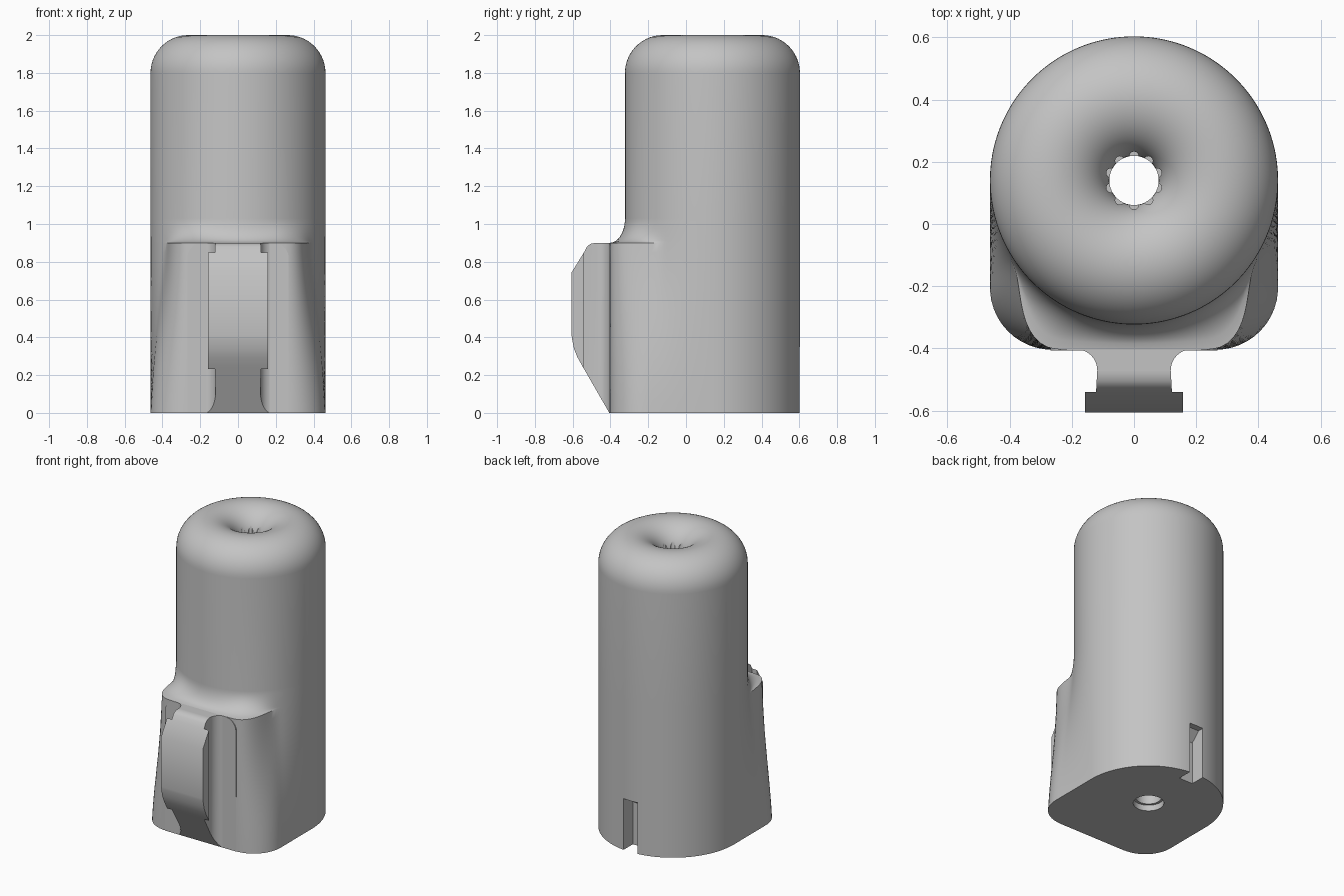
import bpy, bmesh, math
from mathutils import Vector

cube = bpy.data.objects.get("Cube")
if cube:
    bpy.data.objects.remove(cube, do_unlink=True)

grey = bpy.data.materials.new("plain grey")
grey.use_nodes = True
GREY = (0.55, 0.55, 0.55, 1)
grey.diffuse_color = GREY
grey.node_tree.nodes["Principled BSDF"].inputs["Base Color"].default_value = GREY

AXIS_Y, R = 0.14, 0.463      # cylinder axis and radius
FRONT, CORNER = 0.544, 0.2   # axis to front face, base corner radius
HOLE = 0.079
SEG = 144


def finish(name, bm):
    bmesh.ops.recalc_face_normals(bm, faces=bm.faces)
    mesh = bpy.data.meshes.new(name)
    bm.to_mesh(mesh)
    bm.free()
    obj = bpy.data.objects.new(name, mesh)
    bpy.context.collection.objects.link(obj)
    mesh.materials.append(grey)
    return obj


def prism(name, points, axis, lo, hi):
    """Extrude a closed outline along x, y or z."""
    def place(p, d):
        co = list(p)
        co.insert("xyz".index(axis), d)
        return co
    bm = bmesh.new()
    face = bm.faces.new([bm.verts.new(place(p, lo)) for p in points])
    new = bmesh.ops.extrude_face_region(bm, geom=[face])["geom"]
    shift = Vector(place((0, 0), hi - lo))
    bmesh.ops.translate(bm, vec=shift, verts=[v for v in new if isinstance(v, bmesh.types.BMVert)])
    return finish(name, bm)


def boolean(obj, cutter, operation):
    cutter.hide_render = True
    mod = obj.modifiers.new("cut", "BOOLEAN")
    mod.operation, mod.object, mod.solver = operation, cutter, "EXACT"
    bpy.context.view_layer.objects.active = obj
    bpy.ops.object.modifier_apply(modifier=mod.name)
    bpy.data.objects.remove(cutter, do_unlink=True)


def arc(cx, cy, rx, ry, start, end, n=10):
    angles = [math.radians(start + (end - start) * i / n) for i in range(n + 1)]
    return [(cx + rx * math.cos(a), cy + ry * math.sin(a)) for a in angles]


def mirrored(half):
    return half + [(-x, y) for x, y in reversed(half)]


def smoothstep(a, b, v):
    t = min(1, max(0, (v - a) / (b - a)))
    return t * t * (3 - 2 * t)


def base_radius(a):
    """Distance from the axis to the base outline: round back, squared front."""
    c, s = abs(math.cos(a)), -math.sin(a)
    if s <= 0:
        return R
    px, py = R - CORNER, FRONT - CORNER
    b = c * px + s * py
    disc = b * b - (px * px + py * py - CORNER ** 2)
    if disc > 0:
        t = b + math.sqrt(disc)
        if t * c >= px and t * s >= py:
            return t
    return min(R / max(c, 1e-6), FRONT / max(s, 1e-6))


def body_radius(a, z):
    """Blend the squared base into the cylinder, slower at the front."""
    top = 1.03
    if z >= top:
        return R
    flank = 0.5 * (0.5 + 0.5 * math.cos(math.pi * z / top)) + 0.5 * (1 - z / top)
    u = max(0, (z - 0.9) / (top - 0.9))
    front = 1 - math.sqrt(max(0, 1 - (1 - u) ** 2)) if u > 0 else 1
    off = abs((math.degrees(a) + 90 + 180) % 360 - 180)
    k = smoothstep(22, 58, off)
    w = front * (1 - k) + flank * k
    return R + (base_radius(a) - R) * w


# Body: one closed skin of rings, up the outside and down the central hole
levels = [0.9 * i / 18 for i in range(19)]
levels += [0.9 + 0.13 * (i / 10) ** 1.5 for i in range(1, 11)]
rings = [(None, z) for z in levels]
rings += arc(0.263, 1.8, 0.2, 0.2, 0, 90, 14)
rings += arc(0.263, 1.83, 0.263 - HOLE, 0.17, 90, 180, 14)[1:]
rings += [(HOLE, 0.04), (0.095, 0.04), (0.095, 0)]
bm = bmesh.new()
grid = []
for radius, z in rings:
    row = []
    for i in range(SEG):
        a = 2 * math.pi * i / SEG
        r = body_radius(a, z) if radius is None else radius
        row.append(bm.verts.new((r * math.cos(a), AXIS_Y + r * math.sin(a), z)))
    grid.append(row)
for low, high in zip(grid, grid[1:] + grid[:1]):
    for i in range(SEG):
        j = (i + 1) % SEG
        bm.faces.new((low[i], low[j], high[j], high[i]))
body = finish("body", bm)

# Notch low in the back
boolean(body, prism("notch_cutter", [(0.5, -0.1), (0.7, -0.1), (0.7, 0.35), (0.56, 0.35), (0.5, 0.29)],
                    "x", -0.052, 0.052), "DIFFERENCE")

# Small scallops around the throat of the dimple
bm = bmesh.new()
for i in range(10):
    a = 2 * math.pi * (i + 0.5) / 10
    made = bmesh.ops.create_cone(bm, cap_ends=True, segments=12, radius1=0.015, radius2=0.015, depth=0.3)
    bmesh.ops.translate(bm, verts=made["verts"],
                        vec=(0.078 * math.cos(a), AXIS_Y + 0.078 * math.sin(a), 1.92))
boolean(body, finish("scallop_cutter", bm), "DIFFERENCE")

# Raised front panel with rounded top corners
panel = prism("front_panel", mirrored([(0.268, 0)] + arc(0.188, 0.82, 0.08, 0.08, 0, 90)),
              "y", -0.406, -0.2)

# Clip rail: T-shaped section trimmed to its side outline
section = [(0.185, -0.35)] + arc(0.185, -0.47, 0.067, 0.067, 90, 180)
section += [(0.122, -0.54), (0.158, -0.54), (0.158, -0.605)]
rail = prism("clip_rail", mirrored(section), "z", -0.1, 1.0)
outline = [(-0.3, 0), (-0.406, 0), (-0.55, 0.25), (-0.575, 0.295), (-0.593, 0.34), (-0.603, 0.39),
           (-0.608, 0.43), (-0.608, 0.74), (-0.54, 0.85), (-0.525, 0.88), (-0.505, 0.895),
           (-0.48, 0.9), (-0.3, 0.9)]
boolean(rail, prism("rail_trim", outline, "x", -0.3, 0.3), "INTERSECT")

# Smooth curves, sharp edges
bpy.ops.object.select_all(action="DESELECT")
for obj in (body, panel, rail):
    obj.select_set(True)
bpy.context.view_layer.objects.active = body
bpy.ops.object.shade_smooth_by_angle(angle=math.radians(32))
